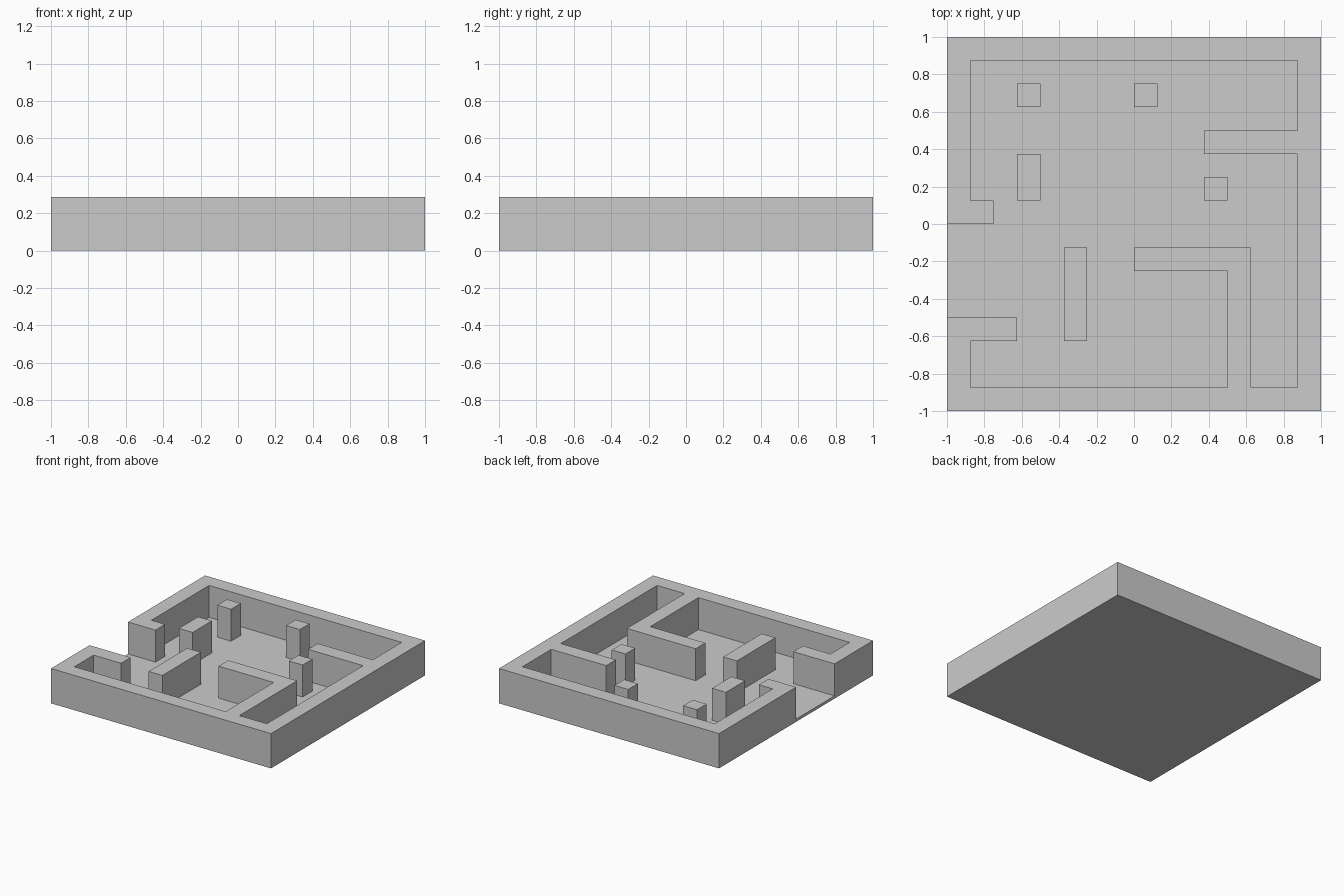
import bpy
import bmesh

if "Cube" in bpy.data.objects:
    bpy.data.objects.remove(bpy.data.objects["Cube"])

CELL = 0.125      # the plan sits on a 16 x 16 cell grid
HEIGHT = 0.286
FLOOR = 0.023


def prism(name, outline, z0, z1):
    """Extrude a plan outline (in cells) from z0 to z1."""
    bm = bmesh.new()
    face = bm.faces.new([bm.verts.new((x * CELL, y * CELL, z0)) for x, y in outline])
    top = bmesh.ops.extrude_face_region(bm, geom=[face])["geom"]
    for v in top:
        if isinstance(v, bmesh.types.BMVert):
            v.co.z = z1
    bmesh.ops.recalc_face_normals(bm, faces=bm.faces)
    mesh = bpy.data.meshes.new(name)
    bm.to_mesh(mesh)
    bm.free()
    obj = bpy.data.objects.new(name, mesh)
    bpy.context.collection.objects.link(obj)
    return obj


def rect(x0, y0, x1, y1):
    return [(x0, y0), (x1, y0), (x1, y1), (x0, y1)]


# Solid block that becomes the floor and the connected walls
room = prism("floor_and_walls", rect(-8, -8, 8, 8), 0, HEIGHT)

# Open room space, running out through the doorway on the left
space = [(-9, -4), (-5, -4), (-5, -5), (-7, -5), (-7, -7), (4, -7), (4, -2),
         (0, -2), (0, -1), (5, -1), (5, -7), (7, -7), (7, 3), (3, 3), (3, 4),
         (7, 4), (7, 7), (-7, 7), (-7, 1), (-6, 1), (-6, 0), (-9, 0)]
cutter = prism("room_space_cutter", space, FLOOR, HEIGHT + 0.1)
cutter.hide_render = True
cutter.hide_viewport = False

# Carve the space out of the block
mod = room.modifiers.new("carve", "BOOLEAN")
mod.operation = "DIFFERENCE"
mod.solver = "EXACT"
mod.object = cutter
bpy.context.view_layer.objects.active = room
bpy.ops.object.modifier_apply(modifier=mod.name)
bpy.data.objects.remove(cutter)

# Free-standing pillars and wall pieces
pieces = {
    "pillar_back_left": (-5, 5, -4, 6),
    "pillar_back_middle": (0, 5, 1, 6),
    "pillar_right": (3, 1, 4, 2),
    "short_wall": (-5, 1, -4, 3),
    "long_wall": (-3, -5, -2, -1),
}
for name, box in pieces.items():
    prism(name, rect(*box), FLOOR, HEIGHT)
